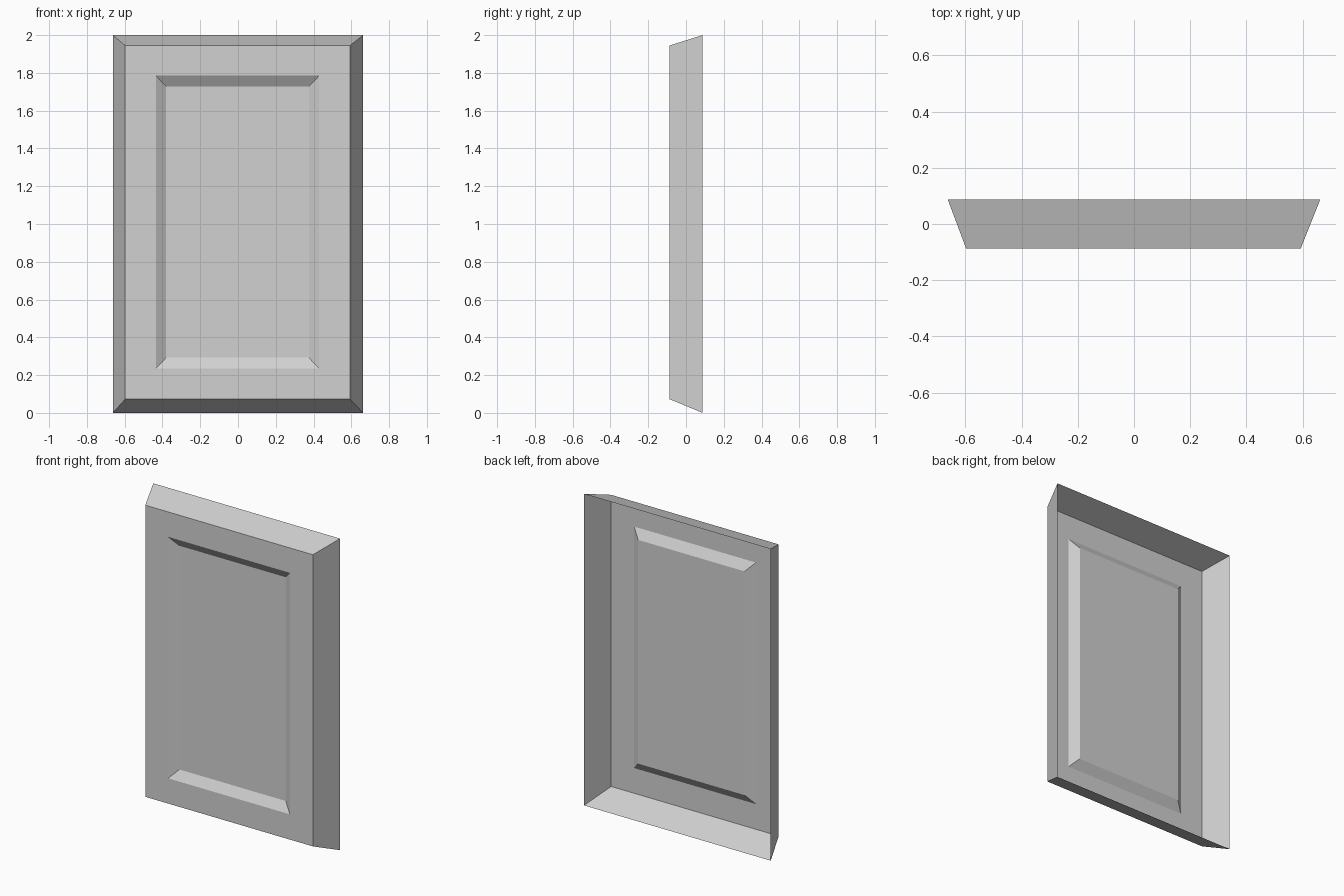
import bpy
import bmesh

cube = bpy.data.objects.get("Cube")
if cube:
    bpy.data.objects.remove(cube, do_unlink=True)

grey = bpy.data.materials.new("plain_grey")
grey.use_nodes = True
colour = (0.64, 0.64, 0.64, 1)
grey.diffuse_color = colour
grey.node_tree.nodes["Principled BSDF"].inputs["Base Color"].default_value = colour


def add_ring(bm, left, right, bottom, top, y):
    """Upright rectangle of vertices at depth y."""
    corners = [(left, bottom), (right, bottom), (right, top), (left, top)]
    return [bm.verts.new((x, y, z)) for x, z in corners]


def bridge(bm, outer, inner):
    for i in range(4):
        j = (i + 1) % 4
        bm.faces.new((outer[i], outer[j], inner[j], inner[i]))


# Open-backed shell: back rim, front edge, recess edge, recess floor
FRONT, BACK, FLOOR = -0.088, 0.088, -0.051
bm = bmesh.new()
rings = [
    add_ring(bm, -0.663, 0.663, 0.0, 2.0, BACK),
    add_ring(bm, -0.597, 0.593, 0.073, 1.945, FRONT),
    add_ring(bm, -0.435, 0.43, 0.235, 1.785, FRONT),
    add_ring(bm, -0.38, 0.375, 0.292, 1.728, FLOOR),
]
for outer, inner in zip(rings, rings[1:]):
    bridge(bm, outer, inner)
bm.faces.new(rings[-1])

mesh = bpy.data.meshes.new("door_panel")
bm.to_mesh(mesh)
bm.free()
mesh.materials.append(grey)
panel = bpy.data.objects.new("door_panel", mesh)
bpy.context.collection.objects.link(panel)
